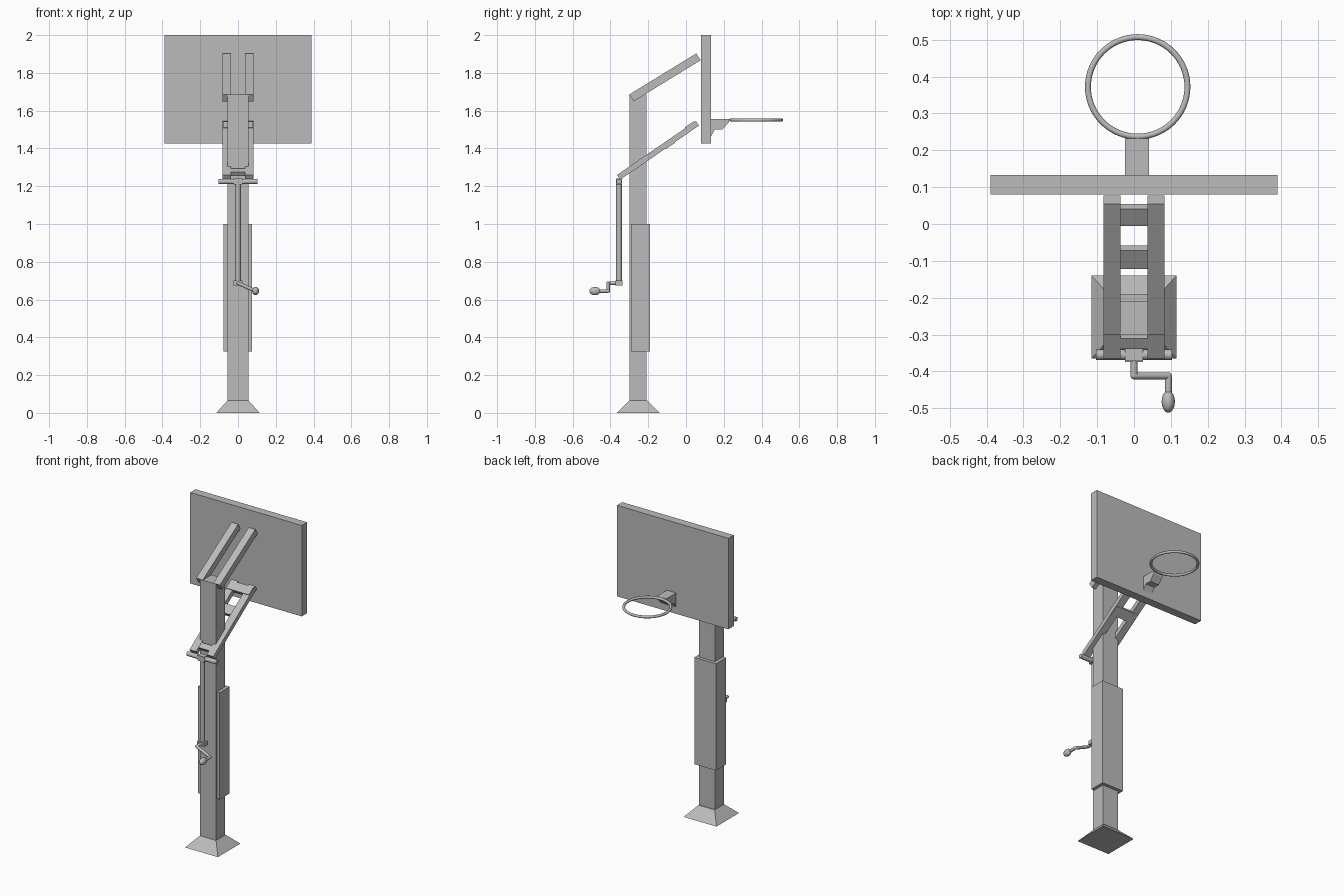
import bpy, bmesh, math
from mathutils import Vector

if "Cube" in bpy.data.objects:
    bpy.data.objects.remove(bpy.data.objects["Cube"], do_unlink=True)

steel = bpy.data.materials.new("grey_steel")
steel.use_nodes = True
GREY = (0.5, 0.5, 0.5, 1)
steel.diffuse_color = GREY
steel.node_tree.nodes["Principled BSDF"].inputs["Base Color"].default_value = GREY


def finish(name, smooth=False):
    ob = bpy.context.object
    ob.name = name
    ob.data.materials.append(steel)
    if smooth:
        bpy.ops.object.shade_smooth_by_angle(angle=math.radians(40))
    return ob


def box(name, lo, hi):
    lo, hi = Vector(lo), Vector(hi)
    bpy.ops.mesh.primitive_cube_add(size=1, location=(lo + hi) / 2)
    bpy.context.object.scale = hi - lo
    bpy.ops.object.transform_apply(location=False, rotation=False)
    return finish(name)


def rod(name, a, b, radius):
    a, b = Vector(a), Vector(b)
    d = b - a
    bpy.ops.mesh.primitive_cylinder_add(vertices=20, radius=radius, depth=d.length, location=(a + b) / 2)
    bpy.context.object.rotation_euler = d.to_track_quat('Z', 'Y').to_euler()
    return finish(name, True)


def beam(name, x0, x1, a, b, thick):
    """Box running between two (y, z) points."""
    a, b = Vector((0, *a)), Vector((0, *b))
    d = b - a
    ob = box(name, (x0, -d.length / 2, -thick / 2), (x1, d.length / 2, thick / 2))
    # keep the sideways offset in x, tilt about the x axis
    ob.location = (a + b) / 2 + Vector(((x0 + x1) / 2, 0, 0))
    ob.rotation_euler.x = math.atan2(d.z, d.y)
    return ob


def prism(name, profile, x0, x1):
    """Extrude a (y, z) profile along x."""
    bm = bmesh.new()
    face = bm.faces.new([bm.verts.new((x0, y, z)) for y, z in profile])
    ext = bmesh.ops.extrude_face_region(bm, geom=[face])
    verts = [v for v in ext["geom"] if isinstance(v, bmesh.types.BMVert)]
    bmesh.ops.translate(bm, verts=verts, vec=(x1 - x0, 0, 0))
    bmesh.ops.recalc_face_normals(bm, faces=bm.faces)
    mesh = bpy.data.meshes.new(name)
    bm.to_mesh(mesh)
    bm.free()
    mesh.materials.append(steel)
    bpy.context.collection.objects.link(bpy.data.objects.new(name, mesh))


# Post, padding and flared foot
box("post", (-0.055, -0.3, 0.06), (0.055, -0.21, 1.685))
box("post_pad", (-0.077, -0.29, 0.325), (0.075, -0.19, 1.0))
foot = box("foot", (-0.115, -0.365, 0), (0.115, -0.14, 0.065))
for v in foot.data.vertices:
    if v.co.z > 0:
        v.co.x *= 0.49
        v.co.y *= 0.42

# Backboard
box("backboard", (-0.39, 0.08, 1.425), (0.39, 0.133, 2.0))

# Parallel arms
low_a, low_b = Vector((-0.357, 1.247)), Vector((0.06, 1.533))
for side, x0, x1 in (("right", -0.083, -0.037), ("left", 0.037, 0.083)):
    beam("upper_arm_" + side, x0, x1, (-0.288, 1.668), (0.066, 1.885), 0.043)
    beam("lower_arm_" + side, x0, x1, low_a, low_b, 0.03)

# Cross bars between the lower arms
for i, (s, e, lift) in enumerate(((0.86, 0.97, 0.008), (0.58, 0.70, -0.006), (0.06, 0.13, 0))):
    off = Vector((0, lift))
    beam("cross_bar_%d" % i, -0.08, 0.08, low_a.lerp(low_b, s) + off, low_a.lerp(low_b, e) + off, 0.026)

# Height adjuster: pivot bar, screw rod and crank
rod("pivot_bar", (-0.103, -0.355, 1.225), (0.103, -0.355, 1.225), 0.014)
box("pivot_block", (-0.025, -0.371, 1.208), (0.025, -0.339, 1.242))
rod("screw_rod", (0, -0.355, 0.69), (0, -0.355, 1.215), 0.015)
box("gear_block", (-0.025, -0.374, 0.675), (0.025, -0.336, 0.7))
crank = [Vector(p) for p in ((0, -0.36, 0.687), (0, -0.412, 0.687), (0.093, -0.412, 0.645), (0.093, -0.465, 0.645))]
for i in range(3):
    rod("crank_%d" % i, crank[i], crank[i + 1], 0.0095)
for i in (1, 2):
    bpy.ops.mesh.primitive_uv_sphere_add(segments=16, ring_count=8, radius=0.0095, location=crank[i])
    finish("crank_joint_%d" % i, True)
bpy.ops.mesh.primitive_uv_sphere_add(segments=24, ring_count=12, radius=1, location=(0.093, -0.482, 0.645))
bpy.context.object.scale = (0.018, 0.03, 0.022)
bpy.ops.object.transform_apply(location=False, rotation=False)
finish("crank_handle", True)

# Hoop and its bracket
bpy.ops.mesh.primitive_torus_add(major_segments=64, minor_segments=12, major_radius=0.135,
                                 minor_radius=0.008, location=(0.01, 0.372, 1.55))
finish("hoop", True)
prism("hoop_bracket", [(0.13, 1.557), (0.232, 1.557), (0.225, 1.537), (0.193, 1.5),
                       (0.153, 1.5), (0.13, 1.46)], -0.024, 0.041)
